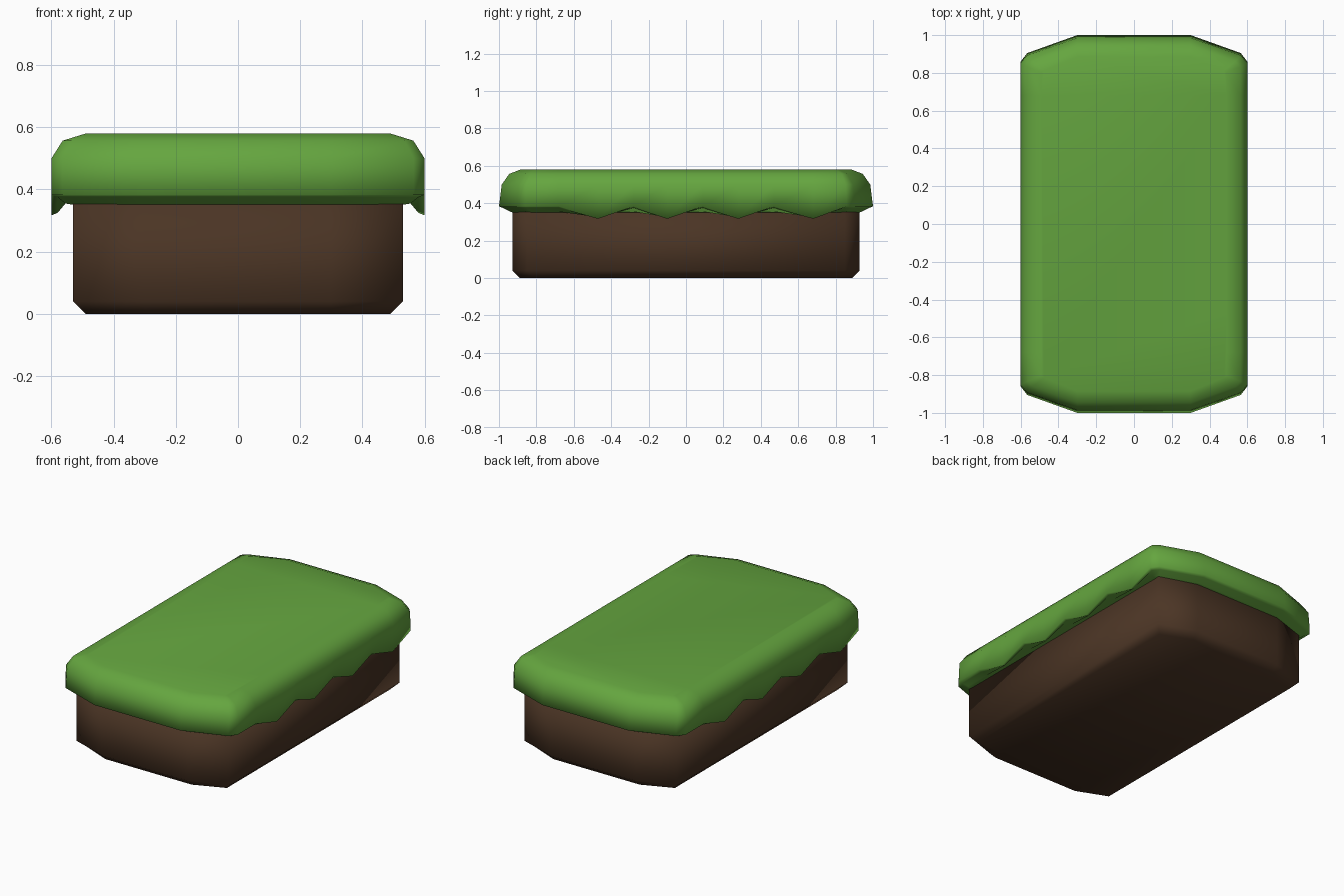
import bpy, bmesh

if "Cube" in bpy.data.objects:
    bpy.data.objects.remove(bpy.data.objects["Cube"])

def material(name, rgb):
    m = bpy.data.materials.new(name)
    m.diffuse_color = (*rgb, 1)
    m.use_nodes = True
    m.node_tree.nodes["Principled BSDF"].inputs["Base Color"].default_value = m.diffuse_color
    return m

def build(name, rings, mat):
    """Skin a stack of closed rings, cap both ends and shade smooth."""
    bm = bmesh.new()
    loops = [[bm.verts.new(p) for p in ring] for ring in rings]
    n = len(loops[0])
    for a, b in zip(loops, loops[1:]):
        for i in range(n):
            j = (i + 1) % n
            bm.faces.new((a[i], a[j], b[j], b[i]))
    bm.faces.new(loops[0][::-1])
    bm.faces.new(loops[-1])
    bmesh.ops.recalc_face_normals(bm, faces=bm.faces[:])
    for f in bm.faces:
        f.smooth = True
    me = bpy.data.meshes.new(name)
    bm.to_mesh(me)
    bm.free()
    me.materials.append(mat)
    ob = bpy.data.objects.new(name, me)
    bpy.context.collection.objects.link(ob)
    return ob

def spin(half):
    """Complete a half outline by a half turn about z."""
    return half + [(-x, -y, z) for x, y, z in half]

green = material("grass green", (0.13, 0.38, 0.05))
brown = material("dirt brown", (0.07, 0.035, 0.018))

# Dirt base: bowed ends, chamfered foot
def dirt_ring(d, z):
    return spin([(0.53 - d, -0.85 + d, z), (0.53 - d, 0.85 - d, z),
                 (0.3, 0.928 - d, z), (-0.3, 0.928 - d, z)])

build("dirt_base", [dirt_ring(0.04, 0), dirt_ring(0, 0.04), dirt_ring(0, 0.37)], brown)

# Grass cap: rounded rim with ragged drips along the long sides
DRIPS = [(-0.68, 0), (-0.47, 1), (-0.28, 0), (-0.10, 1),
         (0.09, 0), (0.28, 1), (0.47, 0), (0.68, 1)]

def grass_ring(dx, dy, z, drip=0):
    c = [(0.3, 1 - dy), (0.565 - 0.8 * dx, 0.905 - 0.8 * dy), (0.6 - dx, 0.86 - 0.5 * dy)]
    half = [(x, -y, z) for x, y in c]
    half += [(0.6 - dx, y, z - drip * k) for y, k in DRIPS]
    half += [(x, y, z) for x, y in c[::-1]]
    return spin(half)

build("grass_cap", [
    grass_ring(0.075, 0.075, 0.35),
    grass_ring(0.045, 0.06, 0.355),
    grass_ring(0.02, 0.02, 0.375, 0.05),
    grass_ring(0, 0, 0.383, 0.066),
    grass_ring(0, 0.015, 0.50),
    grass_ring(0.036, 0.055, 0.557),
    grass_ring(0.11, 0.115, 0.58),
], green)
